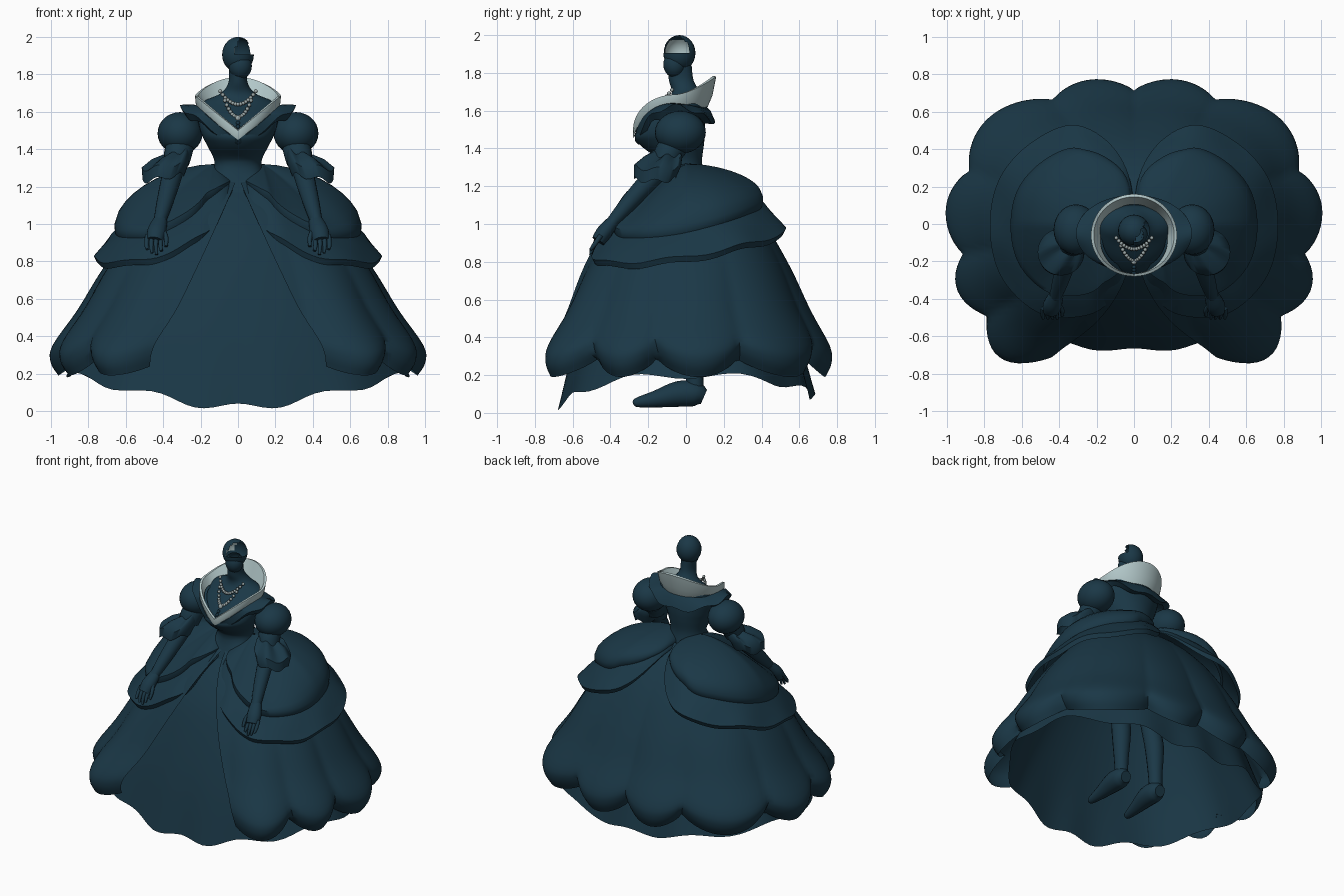
import bpy, bmesh
from math import sin, cos, pi, radians, exp
from mathutils import Vector

if "Cube" in bpy.data.objects:
    bpy.data.objects.remove(bpy.data.objects["Cube"])


def material(name, rgb):
    m = bpy.data.materials.new(name)
    m.use_nodes = True
    m.diffuse_color = (*rgb, 1)
    m.node_tree.nodes["Principled BSDF"].inputs["Base Color"].default_value = (*rgb, 1)
    return m


NAVY = material("dark teal cloth", (0.0105, 0.039, 0.062))
PALE = material("pale collar", (0.45, 0.58, 0.59))
PEARL = material("grey pearl", (0.33, 0.39, 0.39))


def finish(name, bm, mat, angle=50):
    bmesh.ops.recalc_face_normals(bm, faces=bm.faces)
    mesh = bpy.data.meshes.new(name)
    bm.to_mesh(mesh)
    bm.free()
    mesh.materials.append(mat)
    obj = bpy.data.objects.new(name, mesh)
    bpy.context.collection.objects.link(obj)
    bpy.ops.object.select_all(action='DESELECT')
    obj.select_set(True)
    bpy.context.view_layer.objects.active = obj
    bpy.ops.object.shade_smooth_by_angle(angle=radians(angle))


def loft(name, rings, mat=NAVY, closed=True, caps=False):
    """Skin a list of equal-length rings of points."""
    bm = bmesh.new()
    rows = [[bm.verts.new(p) for p in ring] for ring in rings]
    n = len(rows[0])
    for low, high in zip(rows, rows[1:]):
        for i in range(n if closed else n - 1):
            j = (i + 1) % n
            bm.faces.new((low[i], low[j], high[j], high[i]))
    if caps:
        bm.faces.new(rows[0])
        bm.faces.new(rows[-1])
    finish(name, bm, mat)


def spline(pts, steps, closed=False):
    """Catmull-Rom curve through the points, any dimension."""
    pts = [Vector(p) for p in pts]
    n = len(pts)
    pick = (lambda i: pts[i % n]) if closed else (lambda i: pts[max(0, min(n - 1, i))])
    out = []
    for i in range(n if closed else n - 1):
        a, b, c, d = (pick(i + k) for k in (-1, 0, 1, 2))
        for s in range(steps):
            t = s / steps
            out.append(b + (c - a) * t / 2 + (a - b * 2.5 + c * 2 - d / 2) * t * t
                       + (b * 1.5 - a / 2 - c * 1.5 + d / 2) * t ** 3)
    return out if closed else out + [pts[-1]]


def tube(name, path, side=1, flat=1, steps=4, sides=16):
    """Round limb through (x, y, z, radius) points, optionally flattened in x."""
    pts = spline(path, steps)
    rings = []
    for i, p in enumerate(pts):
        axis = (pts[min(i + 1, len(pts) - 1)] - pts[max(i - 1, 0)]).to_3d()
        u = Vector((1, 0, 0)) - axis * axis.x / axis.length_squared
        u.normalize()
        v = axis.normalized().cross(u)
        ring = [p.to_3d() + (u * cos(a) * flat + v * sin(a)) * p.w
                for a in (2 * pi * k / sides for k in range(sides))]
        rings.append([(q.x * side, q.y, q.z) for q in ring])
    loft(name, rings, caps=True)


def ball(name, centre, size, mat=NAVY, seg=28, keep=None):
    bm = bmesh.new()
    bmesh.ops.create_uvsphere(bm, u_segments=seg, v_segments=seg // 2, radius=1)
    for v in bm.verts:
        v.co = Vector(c + k * s for c, k, s in zip(centre, v.co, size))
    if keep:
        bmesh.ops.delete(bm, geom=[f for f in bm.faces if not keep(f.calc_center_median())],
                         context='FACES')
    finish(name, bm, mat)


def oval(angle, rx, ry, n):
    return (abs(sin(angle) / rx) ** n + abs(cos(angle) / ry) ** n) ** (-1 / n)


# Underskirt: a wide closed cone whose hem dips at front and back
rings = []
for f, z in spline([(.15, 1.25), (.32, 1.15), (.5, 1), (.66, .8), (.86, .4), (1, 0)], 4):
    ring = []
    for k in range(96):
        a = 2 * pi * k / 96
        t = (1.25 - z) / 1.25
        r = f * oval(a, .91, .675, 2.3) * (1 + .015 * t ** 3 * cos(11 * a))
        hem = (.2 * sin(a) ** 2 + (.08 if cos(a) > 0 else .02) * cos(a) ** 2
               + .02 * cos(10 * a)) * t ** 2
        ring.append((r * sin(a), r * cos(a), z + hem))
    rings.append(ring)
loft("underskirt", rings)

# Overskirt: open at the front, with scalloped folds between uneven pleats
PLEATS = (0, 33, 72, 100, 122, 150, 180)


def fold(deg):
    for low, high in zip(PLEATS, PLEATS[1:]):
        if deg <= high:
            return sin(pi * (deg - low) / (high - low)) ** .8


rings = []
for f, z in spline([(.15, 1.26), (.37, 1.15), (.55, 1), (.72, .78), (.86, .55),
                    (.98, .38), (.985, .3), (.94, .24)], 4):
    t = (1.26 - z) / 1.02
    reach = radians(180 - 34 * max(t, 0) ** .6)
    ring = []
    for k in range(161):
        a = reach * (k / 80 - 1)
        deg = abs(a) * 180 / pi
        lobe = fold(deg)
        r = f * oval(a, .98, .76, 2.4)
        r *= 1 + t ** 2 * (.11 * (lobe - .6) + .12 * exp(-((deg - 136) / 13) ** 2))
        ring.append((r * sin(a), r * cos(a), z + .1 * (.5 - lobe) * t ** 4))
    rings.append(ring)
loft("overskirt", rings, closed=False)

# Hip panniers: a heart-lobed dome, flatter in front, with a flounce around each
RIM = [(.03, -.2, 1.18), (.12, -.4, 1.01), (.26, -.49, .9), (.5, -.48, .81), (.7, -.3, .8),
       (.77, -.05, .82), (.73, .22, .87), (.57, .42, .92), (.33, .53, .97),
       (.12, .42, 1.08), (.01, .18, 1.23)]
hem = spline(RIM, 7, closed=True)
middle = Vector((.29, 0, 0))
pole = Vector((.13, 0, 1.32))


def shrink(p, k, lift):
    """Pull the rim inwards and up, less so where it nears the waist."""
    amount = max(.15, min(1, (1.25 - p.z) / .25))
    q = middle + (p - middle) * (1 - (1 - k) * amount)
    return Vector((q.x, q.y, min(p.z + lift * amount, 1.27)))


def dome_ring(s):
    ring = []
    for p in (shrink(q, .77, .17) for q in hem):
        front = max(0, min(1, -1.5 * (p - pole).xy.normalized().y))
        rise = (1 - s ** (1.8 - .6 * front)) ** (.6 + .35 * front)
        ring.append((*pole.lerp(p, s).xy, p.z + (pole.z - p.z) * rise))
    return ring


dome = [dome_ring(s) for s in (.02, .15, .3, .45, .6, .72, .82, .9, .96, 1)]
dome += [[shrink(p, k, lift) for p in hem] for k, lift in ((.765, .13), (.73, .11))]
flounce = [[shrink(p, k, lift + .01 * sin(i * .6) * (k > .9)) for i, p in enumerate(hem)]
           for k, lift in ((.73, .14), (.82, .1), (.91, .05), (1, 0), (.97, -.03))]
for side, word in ((1, "left"), (-1, "right")):
    for name, rows in (("pannier", dome), ("pannier_flounce", flounce)):
        loft(f"{word}_{name}", [[(p[0] * side, p[1], p[2]) for p in r] for r in rows])

# Bodice, shoulders and neck in one lofted body: z, x radius, y radius, y centre
BODY = [(1.24, .15, .15, -.05), (1.33, .125, .115, -.03), (1.42, .165, .17, -.075),
        (1.48, .195, .185, -.085), (1.57, .215, .15, -.05), (1.65, .19, .1, 0),
        (1.7, .09, .075, 0), (1.76, .05, .065, -.025), (1.84, .05, .065, -.035)]
rings = []
for z, rx, ry, cy in spline(BODY, 5):
    ring = []
    for k in range(40):
        a = 2 * pi * k / 40
        tip = .08 * max(0, -sin(a)) ** 6 * max(0, (1.33 - z) / .09)
        ring.append((rx * cos(a), cy + ry * sin(a), z - tip))
    rings.append(ring)
loft("bodice_and_neck", rings)

# Head: a shell cut away on its upper left front, pale on the inside
ball("head", (0, -.035, 1.905), (.085, .085, .095),
     keep=lambda c: c.z < 1.9 or c.x < .035 + .6 * (c.y + .035))
ball("head_lining", (0, -.035, 1.905), (.079, .079, .089), PALE,
     keep=lambda c: 1.89 < c.z < 1.975 and c.x < -.01 and c.y < .03)
ball("jaw", (.012, -.06, 1.845), (.062, .06, .07), keep=lambda c: c.z < 1.9)


# Collar and shoulder ruffle: rings that fall to a V in front and rise behind
def neckline(rx, ry, cy, front, flank, back, wave=0):
    ring = []
    for k in range(64):
        a = 2 * pi * k / 64
        c = cos(a)
        z = flank + ((front - flank) * (1 - abs(sin(a))) if c > 0
                     else (back - flank) * (-c) ** 1.6)
        ring.append((rx * sin(a), cy - ry * c, z + wave * cos(8 * a)))
    return ring


loft("collar", [neckline(.2, .195, -.08, 1.45, 1.6, 1.62),
                neckline(.225, .21, -.07, 1.465, 1.635, 1.68),
                neckline(.23, .22, -.06, 1.5, 1.685, 1.78),
                neckline(.215, .205, -.06, 1.505, 1.685, 1.785),
                neckline(.18, .185, -.08, 1.48, 1.63, 1.67)], PALE)
loft("shoulder_ruffle", [neckline(.17, .17, -.07, 1.45, 1.62, 1.63),
                         neckline(.24, .2, -.07, 1.44, 1.64, 1.6),
                         neckline(.31, .205, -.05, 1.41, 1.625, 1.53, .012),
                         neckline(.28, .17, -.06, 1.41, 1.58, 1.54, .012)])

# Necklace: pearl strings hanging over the chest, with dark drops below
for width, top, drop in ((.095, 1.71, .07), (.07, 1.66, .09)):
    for i in range(15):
        s = i / 7 - 1
        z = top - drop * (1 - s * s)
        ball("necklace_pearl", (width * s, -.1 - (1.68 - z) * .85, z), (.011,) * 3, PEARL, 8)
ball("pendant", (0, -.205, 1.565), (.015, .012, .018), PEARL, 10)
for i in range(3):
    ball("necklace_drop", (0, -.23 - .015 * i, 1.54 - .02 * i), (.012,) * 3, NAVY, 8)

for side, word in ((1, "left"), (-1, "right")):
    # Puffed sleeve, elbow band and trailing cuff
    ball(f"{word}_puff_sleeve", (.31 * side, -.03, 1.485), (.12, .135, .113))
    tube(f"{word}_elbow_band", [(.31, -.06, 1.42, .075), (.32, -.09, 1.38, .075),
                                (.33, -.11, 1.33, .07)], side)
    cuff = []
    for x, y, z, r in ((.33, -.1, 1.38, .068), (.36, -.12, 1.355, .1),
                       (.39, -.15, 1.31, .125), (.4, -.165, 1.245, .11)):
        cuff.append([(side * (x + r * cos(a)), y + r * sin(a),
                      z - .02 * cos(a) + .012 * cos(5 * a))
                     for a in (2 * pi * k / 40 for k in range(40))])
    loft(f"{word}_cuff", cuff)
    # Forearm, palm and fingers
    tube(f"{word}_forearm", [(.32, -.06, 1.4, .055), (.35, -.16, 1.27, .055),
                             (.39, -.295, 1.12, .045), (.42, -.39, 1.01, .032)], side)
    tube(f"{word}_palm", [(.415, -.38, 1.02, .032), (.435, -.43, .96, .042),
                          (.445, -.465, .91, .036)], side, flat=1.2)
    for i in range(4):
        x = .41 + .025 * i
        end = .83 + .02 * abs(i - 1.3)
        tube(f"{word}_finger", [(x, -.45, .94, .013), (x + .004, -.485, .89, .012),
                                (x, -.505, end, .008)], side, sides=8)
    tube(f"{word}_thumb", [(.41, -.42, .98, .016), (.385, -.46, .93, .013),
                           (.385, -.49, .88, .009)], side, sides=8)
    # Leg and shoe
    tube(f"{word}_leg", [(.11, 0, 1, .09), (.13, .01, .65, .065), (.145, .04, .45, .065),
                         (.15, .045, .22, .048), (.15, .05, .08, .045)], side)
    tube(f"{word}_shoe", [(.15, .095, .085, .04), (.15, .05, .1, .065), (.15, -.04, .1, .068),
                          (.155, -.16, .073, .045), (.16, -.26, .055, .025),
                          (.16, -.28, .05, .008)], side)
